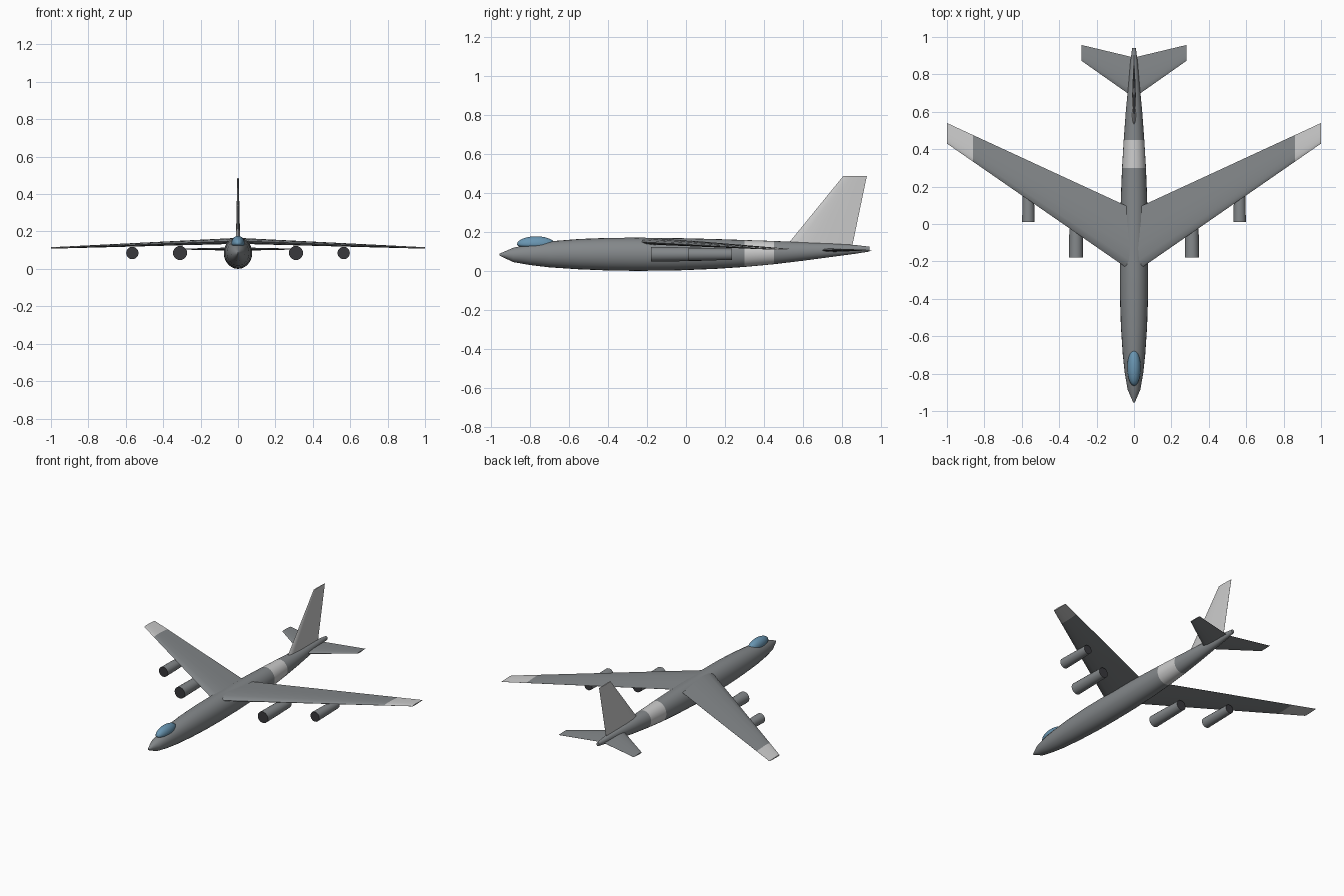
import bpy, bmesh, math

if "Cube" in bpy.data.objects:
    bpy.data.objects.remove(bpy.data.objects["Cube"])


def material(name, colour):
    m = bpy.data.materials.new(name)
    m.diffuse_color = (*colour, 1)
    m.use_nodes = True
    m.node_tree.nodes["Principled BSDF"].inputs["Base Color"].default_value = m.diffuse_color
    return m


BODY = material("body_grey", (0.23, 0.245, 0.255))
LIGHT = material("light_grey", (0.55, 0.55, 0.54))
DARK = material("dark", (0.04, 0.04, 0.045))
GLASS = material("glass", (0.14, 0.30, 0.44))


def finish(bm, name, mats, angle=35):
    bmesh.ops.recalc_face_normals(bm, faces=bm.faces)
    me = bpy.data.meshes.new(name)
    bm.to_mesh(me)
    bm.free()
    for m in mats:
        me.materials.append(m)
    ob = bpy.data.objects.new(name, me)
    bpy.context.collection.objects.link(ob)
    bpy.ops.object.select_all(action='DESELECT')
    ob.select_set(True)
    bpy.context.view_layer.objects.active = ob
    bpy.ops.object.shade_smooth_by_angle(angle=math.radians(angle))
    return ob


def loft(name, rings, mats, seg_mats=None, cap_mats=(0, 0), angle=35):
    """Skin closed rings of points and cap both ends."""
    bm = bmesh.new()
    vs = [[bm.verts.new(p) for p in r] for r in rings]
    n = len(rings[0])
    for i in range(len(vs) - 1):
        for j in range(n):
            k = (j + 1) % n
            f = bm.faces.new((vs[i][j], vs[i][k], vs[i + 1][k], vs[i + 1][j]))
            f.material_index = seg_mats[i] if seg_mats else 0
    for ring, m in ((vs[0], cap_mats[0]), (vs[-1], cap_mats[1])):
        bm.faces.new(ring).material_index = m
    return finish(bm, name, mats, angle)


def ellipse(y, zc, rx, rz, n=24, x=0):
    return [(x + rx * math.cos(2 * math.pi * i / n), y,
             zc + rz * math.sin(2 * math.pi * i / n)) for i in range(n)]


# half thickness along the chord
FOIL = [(0, 0), (0.04, 0.55), (0.15, 0.9), (0.35, 1), (0.65, 0.62), (1, 0.04)]


def foil(y0, y1, half):
    up = [(y0 + (y1 - y0) * t, half * h) for t, h in FOIL]
    return up + [(y, -h) for y, h in reversed(up[1:])]


# fuselage: y, bottom, top, half width
stations = [(-0.955, 0.078, 0.088, 0.004), (-0.885, 0.045, 0.118, 0.034),
            (-0.80, 0.030, 0.138, 0.049), (-0.70, 0.018, 0.151, 0.060),
            (-0.55, 0.008, 0.163, 0.070), (-0.40, 0.002, 0.169, 0.075),
            (-0.25, 0.000, 0.170, 0.076), (-0.05, 0.002, 0.168, 0.075),
            (0.15, 0.010, 0.163, 0.070), (0.30, 0.020, 0.158, 0.064),
            (0.45, 0.034, 0.153, 0.055), (0.60, 0.052, 0.147, 0.044),
            (0.75, 0.072, 0.140, 0.030), (0.87, 0.088, 0.132, 0.019),
            (0.94, 0.099, 0.124, 0.010)]
loft("fuselage", [ellipse(y, (b + t) / 2, w, (t - b) / 2) for y, b, t, w in stations],
     [BODY, LIGHT], [1 if s[0] == 0.30 else 0 for s in stations[:-1]])


# wing and tailplane: one loft from tip to tip
def surface(name, xs, root, tip, seg_mats):
    rings = []
    for x in xs:
        t = abs(x) / xs[-1]
        y0, y1, h, z = [a + (b - a) * t for a, b in zip(root, tip)]
        rings.append([(x, y, z + d) for y, d in foil(y0, y1, h)])
    caps = (seg_mats[0], seg_mats[-1])
    loft(name, rings, [BODY, LIGHT], seg_mats, caps)


surface("wing", [-1, -0.86, 0, 0.86, 1],
        (-0.262, 0.078, 0.016, 0.150), (0.43, 0.54, 0.004, 0.112), [1, 0, 0, 1])
surface("tailplane", [-0.28, 0, 0.28],
        (0.675, 0.89, 0.009, 0.106), (0.872, 0.957, 0.003, 0.106), [0, 0])

# tail fin
loft("tail_fin", [[(d, y, z) for y, d in foil(y0, y1, h)] for y0, y1, h, z in
                  ((0.512, 0.851, 0.012, 0.125), (0.805, 0.926, 0.004, 0.485))], [LIGHT])

# engine pods with dark ends
for side, tag in ((-1, "left"), (1, "right")):
    for x, y0, y1, r, pos in ((0.31, -0.178, 0.08, 0.038, "inner"),
                              (0.565, 0.012, 0.235, 0.033, "outer")):
        loft(f"engine_{pos}_{tag}",
             [ellipse(y, 0.085, q, q, 20, side * x) for y, q in
              ((y0, r), ((y0 + y1) / 2, r * 0.95), (y1, r * 0.88))],
             [BODY, DARK], None, (1, 1))

# canopy
bm = bmesh.new()
bmesh.ops.create_uvsphere(bm, u_segments=20, v_segments=12, radius=1)
for v in bm.verts:
    v.co = (v.co.x * 0.036, -0.768 + v.co.y * 0.098,
            0.135 + v.co.z * (0.042 if v.co.z > 0 else 0.02))
finish(bm, "canopy", [GLASS], 60)
